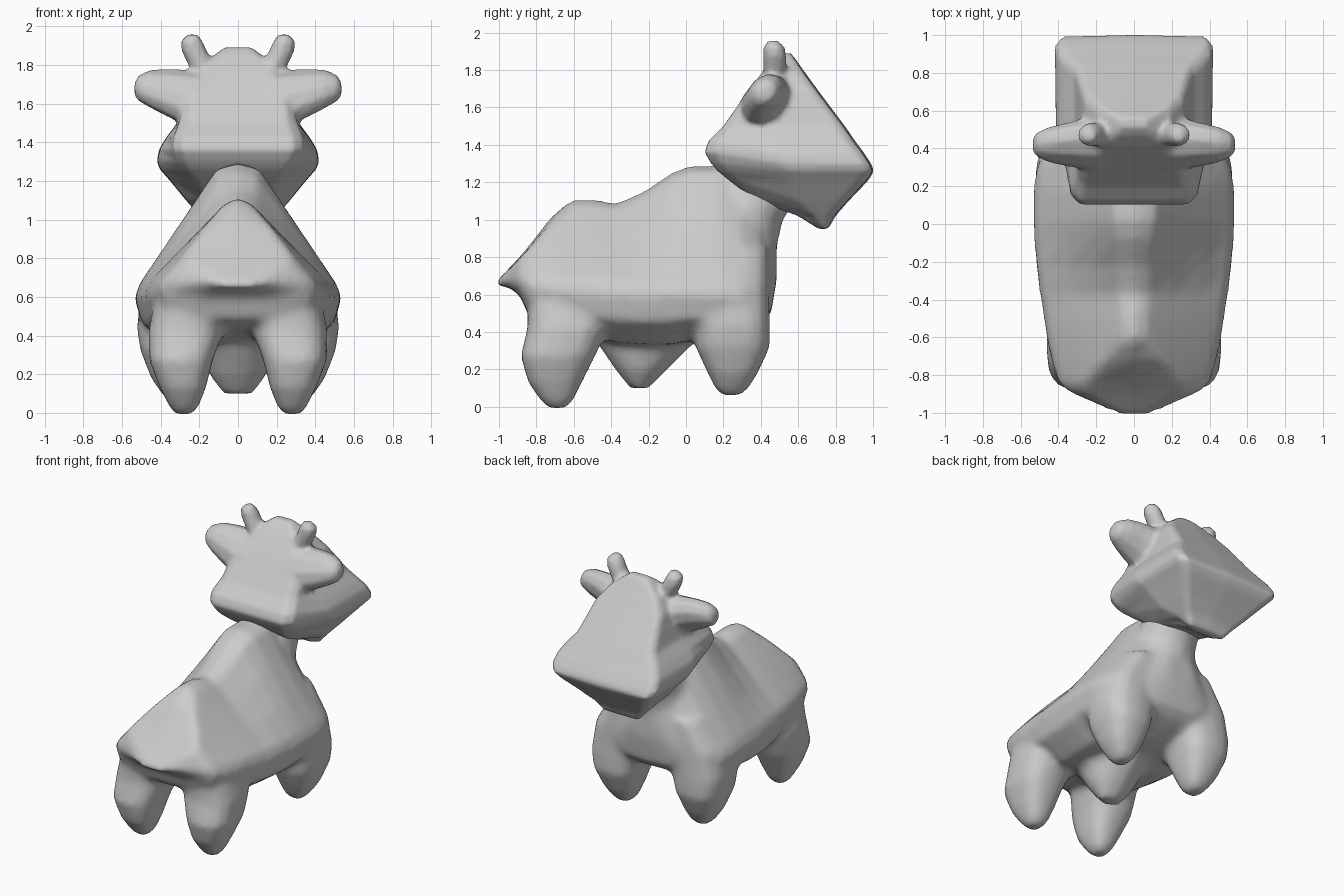
import bpy, bmesh
from math import cos, sin, tau, copysign

if "Cube" in bpy.data.objects:
    bpy.data.objects.remove(bpy.data.objects["Cube"])


def loft(bm, rings):
    """Skin a list of equally sized point rings and cap both ends."""
    loops = [[bm.verts.new(p) for p in ring] for ring in rings]
    n = len(loops[0])
    for a, b in zip(loops, loops[1:]):
        for i in range(n):
            bm.faces.new((a[i], a[(i + 1) % n], b[(i + 1) % n], b[i]))
    bm.faces.new(loops[0])
    bm.faces.new(loops[-1])


def oval(z, cx, cy, rx, ry, n=16, power=1.0):
    """Horizontal ring; a power below 1 makes it squarer."""
    def bulge(v):
        return copysign(abs(v) ** power, v)
    return [(cx + rx * bulge(cos(tau * i / n)), cy + ry * bulge(sin(tau * i / n)), z)
            for i in range(n)]


def finish(bm, name, angle=0.6):
    bmesh.ops.recalc_face_normals(bm, faces=bm.faces[:])
    mesh = bpy.data.meshes.new(name)
    bm.to_mesh(mesh)
    bm.free()
    ob = bpy.data.objects.new(name, mesh)
    bpy.context.collection.objects.link(ob)
    bpy.ops.object.select_all(action='DESELECT')
    ob.select_set(True)
    bpy.context.view_layer.objects.active = ob
    bpy.ops.object.shade_smooth_by_angle(angle=angle)
    return ob


def fuse(ob, size, steps):
    """Merge overlapping shells into one softened skin."""
    skin = ob.modifiers.new("skin", 'REMESH')
    skin.mode = 'VOXEL'
    skin.voxel_size = size
    skin.use_smooth_shade = True
    soften = ob.modifiers.new("soften", 'SMOOTH')
    soften.factor = 0.5
    soften.iterations = steps


def trunk_section(y, top, flat, width, wide_z, bottom):
    """Roof-shaped cross-section: back ridge, sloping flanks, tucked belly."""
    low, rise = wide_z - bottom, min(1, (top - wide_z) / 0.4)
    side_x, side_z = width * 0.95, wide_z + 0.05 * rise
    ridge_z = top - 0.03 * rise
    half = [(flat, ridge_z)]
    half += [(flat + (side_x - flat) * t, ridge_z + (side_z - ridge_z) * t) for t in (.33, .67, 1)]
    half += [(width, wide_z - low * 0.08), (width * 0.93, wide_z - low * 0.55),
             (width * 0.6, bottom + low * 0.05)]
    right = [(x, y, z) for x, z in half]
    left = [(-x, y, z) for x, z in reversed(half)]
    return [(0, y, top)] + right + [(0, y, bottom)] + left


# Body: trunk, neck, legs and udder fused into one soft skin
bm = bmesh.new()
trunk = [(-1.01, .675, .05, .10, .66, .645), (-.96, .725, .14, .19, .69, .645),
         (-.89, .80, .27, .35, .69, .60), (-.84, .86, .26, .405, .67, .48),
         (-.72, 1.015, .15, .44, .64, .43), (-.61, 1.11, .07, .465, .63, .41),
         (-.50, 1.11, .07, .48, .63, .37), (-.37, 1.09, .08, .50, .62, .33),
         (-.22, 1.155, .09, .52, .62, .32), (-.08, 1.25, .10, .53, .62, .32),
         (.02, 1.29, .11, .535, .62, .34), (.18, 1.29, .11, .535, .61, .36),
         (.30, 1.22, .11, .52, .60, .40), (.39, 1.10, .12, .46, .58, .44),
         (.455, .99, .11, .24, .64, .50), (.485, .92, .06, .11, .76, .68)]
loft(bm, [trunk_section(*s) for s in trunk])
loft(bm, [oval(*r) for r in [(.78, 0, .20, .28, .27), (1.0, 0, .27, .22, .25),
                             (1.1, 0, .34, .195, .25), (1.2, 0, .40, .18, .22),
                             (1.32, 0, .42, .19, .23)]])
loft(bm, [oval(*r) for r in [(.46, 0, -.22, .26, .34), (.33, 0, -.22, .2, .25),
                             (.2, 0, -.24, .15, .14), (.1, 0, -.25, .08, .05)]])
hind_leg = [(.66, .24, -.62, .175, .225), (.42, .27, -.635, .195, .215),
            (.27, .295, -.685, .165, .20), (.13, .285, -.70, .12, .145),
            (.03, .28, -.69, .075, .085), (-.008, .28, -.69, .04, .045)]
fore_leg = [(.85, .20, .22, .16, .22), (.64, .29, .22, .21, .225),
            (.44, .325, .245, .20, .205),
            (.32, .33, .25, .175, .2), (.18, .325, .25, .125, .135),
            (.1, .315, .245, .08, .09), (.06, .315, .24, .045, .05)]
for side in (1, -1):
    for leg in (hind_leg, fore_leg):
        loft(bm, [oval(z, side * x, y, rx, ry, power=.75) for z, x, y, rx, ry in leg])
fuse(finish(bm, "body_with_legs"), 0.025, 6)


# Head: wedge of rings (height, back y, front y, back half width, front half width)
def head_ring(z, back, front, wb, wf):
    d = front - back
    c = min(.05, d * .25)
    half = [(wb * .85, back), (wb, back + c), (max(wb, wf * .99), back + d * .45),
            (wf, front - c), (wf * .92, front - c * .2)]
    return ([(0, back, z)] + [(x, y, z) for x, y in half] + [(0, front, z)]
            + [(-x, y, z) for x, y in reversed(half)])


# Ears: tilted flattened rings running outward (x, centre y, centre z, long, thin)
def ear_ring(x, y, z, a, b, n=10):
    pts = []
    for i in range(n):
        u, v = a * cos(tau * i / n), b * sin(tau * i / n)
        pts.append((x, y + .6 * u + .8 * v, z + .8 * u - .6 * v))
    return pts


bm = bmesh.new()
head = [(1.89, .51, .56, .07, .07), (1.86, .47, .585, .11, .11), (1.79, .41, .635, .19, .20),
        (1.70, .34, .70, .26, .265), (1.60, .27, .775, .29, .29), (1.50, .20, .85, .305, .315),
        (1.42, .12, .905, .335, .375), (1.36, .10, .95, .335, .41), (1.30, .135, .99, .315, .42),
        (1.26, .17, 1.006, .29, .405), (1.21, .23, .975, .25, .36), (1.10, .38, .87, .18, .27),
        (1.02, .60, .80, .15, .20), (.95, .71, .76, .11, .14)]
loft(bm, [head_ring(*r) for r in head])
ear = [(.16, .425, 1.61, .185, .13), (.27, .425, 1.63, .16, .12), (.36, .42, 1.655, .14, .10),
       (.45, .42, 1.675, .11, .085), (.51, .42, 1.68, .075, .065), (.535, .42, 1.675, .035, .04)]
# Horns: short blunt stubs leaning outward
horn = [(1.72, .13, .47, .075, .07), (1.80, .19, .475, .07, .065), (1.87, .225, .475, .068, .065),
        (1.92, .24, .47, .06, .058), (1.957, .235, .465, .03, .03)]
for side in (1, -1):
    loft(bm, [[(side * x, y, z) for x, y, z in ear_ring(*r)] for r in ear])
    loft(bm, [oval(z, side * x, y, rx, ry, 8) for z, x, y, rx, ry in horn])
fuse(finish(bm, "head_with_ears_and_horns", 0.5), 0.016, 3)
